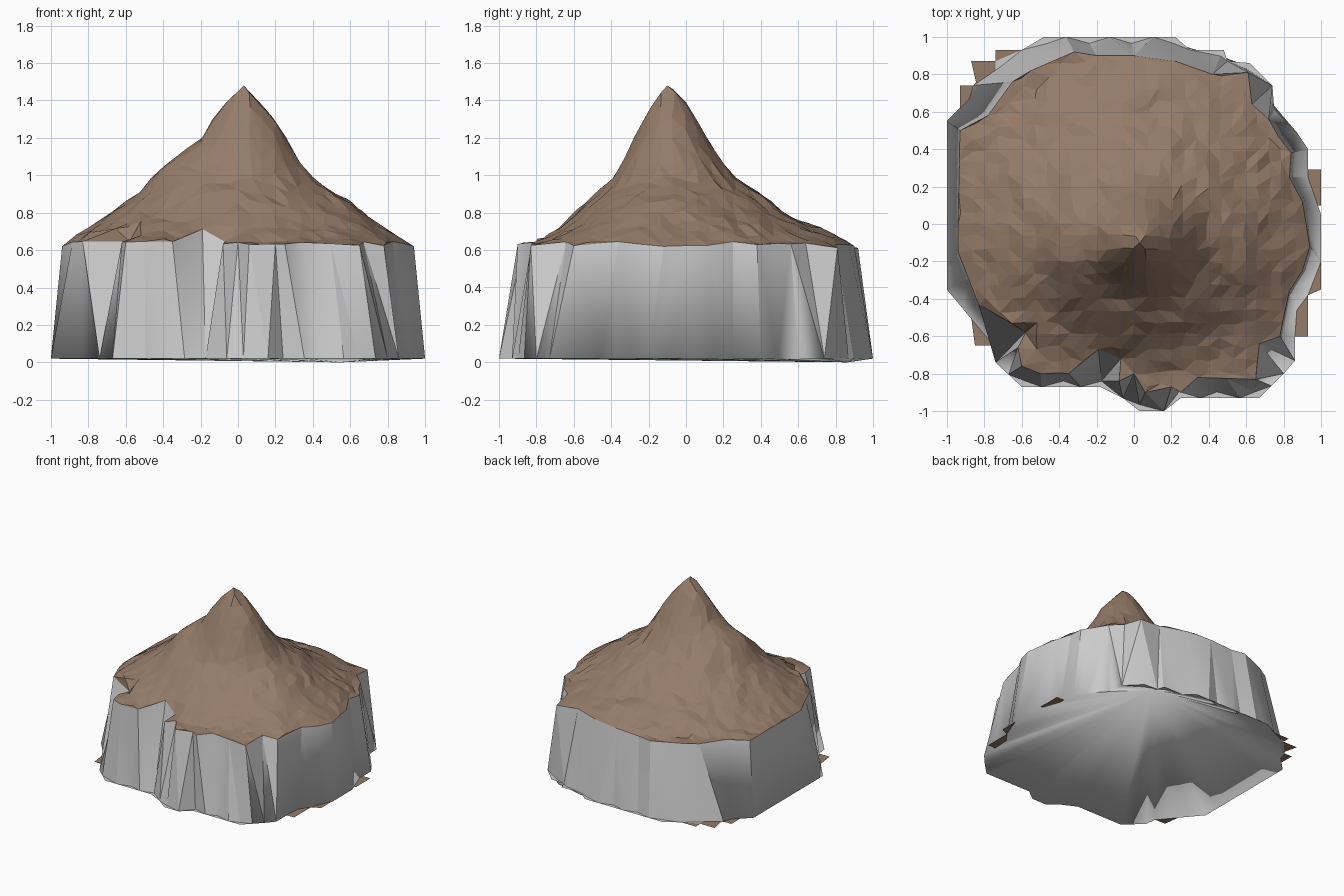
import bpy, bmesh, math, random
from mathutils import Vector, noise
from mathutils.geometry import delaunay_2d_cdt

if "Cube" in bpy.data.objects:
    bpy.data.objects.remove(bpy.data.objects["Cube"])

random.seed(4)
PEAK = Vector((0.03, -0.10))
BASE_Z = 0.02

# Slope profiles from the peak: (distance, height) per compass direction
EAST = [(0, 1.48), (.19, 1.28), (.27, 1.12), (.37, .98), (.62, .82), (.90, .62)]
WEST = [(0, 1.48), (.13, 1.37), (.23, 1.20), (.45, 1.04), (.53, .93), (.71, .80), (.97, .62)]
NORTH = [(0, 1.48), (.07, 1.45), (.15, 1.30), (.25, 1.13), (.35, .99), (.50, .90), (.65, .78), (.90, .68), (1.02, .61)]
SOUTH = [(0, 1.48), (.06, 1.45), (.10, 1.35), (.20, 1.15), (.30, .97), (.50, .80), (.60, .70), (.72, .63)]

# Ragged upper rim of the cliff, and its wider foot
RIM = [(.92, 0), (.90, .12), (.83, .25), (.84, .38), (.77, .47), (.72, .56), (.63, .64), (.61, .81),
       (.42, .80), (.22, .87), (0, .90), (-.20, .90), (-.32, .92), (-.55, .82), (-.65, .76),
       (-.78, .58), (-.93, .50), (-.94, 0), (-.94, -.15), (-.83, -.43), (-.58, -.58), (-.62, -.66),
       (-.60, -.76), (-.50, -.80), (-.35, -.80), (-.19, -.67), (-.07, -.72), (-.08, -.84), (0, -.80),
       (.06, -.90), (.20, -.87), (.25, -.90), (.34, -.82), (.65, -.83), (.67, -.64), (.78, -.60),
       (.83, -.36), (.90, -.25), (.94, -.12)]
FOOT = [(1, .05), (.93, .25), (.93, .40), (.87, .49), (.75, .60), (.74, .74), (.62, .86), (.50, .87),
        (.48, .93), (.30, .93), (.22, 1), (-.48, 1), (-.60, .93), (-.74, .87), (-.86, .74), (-.88, .67),
        (-1, .55), (-1, -.35), (-.75, -.65), (-.74, -.74), (-.60, -.87), (-.18, -.87), (-.06, -.93),
        (.03, -1), (.16, -1), (.25, -.93), (.67, -.93), (.80, -.80), (.86, -.73), (.86, -.60),
        (.87, -.46), (.93, -.38), (1, -.20)]


def sample(profile, d):
    for (d0, z0), (d1, z1) in zip(profile, profile[1:]):
        if d <= d1:
            return z0 + (z1 - z0) * (d - d0) / (d1 - d0)
    return profile[-1][1]


def height(p):
    off = Vector(p) - PEAK
    d = off.length
    if d < 1e-4:
        return 1.48
    wx = (off.x / d) ** 2
    z = (sample(EAST if off.x > 0 else WEST, d) * wx
         + sample(NORTH if off.y > 0 else SOUTH, d) * (1 - wx))
    if off.y < 0 and d < .7:
        # shallow gullies either side of the front ridge
        z -= 0.1 * wx * (1 - wx) * math.sin(math.pi * d / .7)
    return max(0.61, z)


def rim_height(p):
    # the rim stays level except at the notch in the front
    return height(p) if abs(p[0] + .19) < .05 else min(0.645, height(p))


def angle(p):
    return math.atan2(p[1], p[0]) % (2 * math.pi)


def inside(p, poly):
    hit = False
    for a, b in zip(poly, poly[1:] + poly[:1]):
        if (a[1] > p[1]) != (b[1] > p[1]):
            if p[0] < a[0] + (p[1] - a[1]) * (b[0] - a[0]) / (b[1] - a[1]):
                hit = not hit
    return hit


def split_long(poly, step):
    out = []
    for a, b in zip(poly, poly[1:] + poly[:1]):
        a, b = Vector(a), Vector(b)
        n = max(1, round((b - a).length / step))
        out += [tuple(a.lerp(b, i / n)) for i in range(n)]
    return out


def make_object(name, verts, faces, material=None):
    mesh = bpy.data.meshes.new(name)
    mesh.from_pydata(verts, [], faces)
    mesh.update()
    obj = bpy.data.objects.new(name, mesh)
    bpy.context.collection.objects.link(obj)
    if material:
        mesh.materials.append(material)
    return obj


earth = bpy.data.materials.new("earth")
earth.diffuse_color = (0.30, 0.20, 0.14, 1)
earth.use_nodes = True
earth.node_tree.nodes["Principled BSDF"].inputs["Base Color"].default_value = earth.diffuse_color

rim = sorted(split_long(RIM, 0.2), key=angle)
foot = sorted(split_long(FOOT, 0.12), key=angle)

# Mountain surface: grid points triangulated inside the rim
n = len(rim)
points = [Vector(p) for p in rim] + [PEAK.copy()]
step = 0.066
for i in range(-15, 16):
    for j in range(-15, 16):
        p = Vector((i * step, j * step))
        if inside(p, rim) and min((p - q).length for q in points[:n + 1]) > 0.04:
            points.append(p + Vector((random.uniform(-.012, .012), random.uniform(-.012, .012))))
edges = [(i, (i + 1) % n) for i in range(n)]
flat, _, tris, *_ = delaunay_2d_cdt(points, edges, [list(range(n))], 1, 1e-5)
verts = []
for k, p in enumerate(flat):
    z = rim_height(p) if k < n else height(p)
    if k > n:
        rough = min(1, (p - PEAK).length / 0.25)
        z += rough * (0.018 * noise.noise(Vector((p.x * 6, p.y * 6, 3))) + random.uniform(-.010, .010))
    verts.append((p.x, p.y, z))
make_object("mountain", verts, [list(t) for t in tris], earth)

# Cliff: band stitched from foot to rim, with small teeth in the front and back of the foot
m = len(foot)
wall_foot = [Vector(p) * (0.965 if k % 2 and abs(p[1]) > .85 else 1) for k, p in enumerate(foot)]
verts = [(x, y, rim_height((x, y))) for x, y in rim] + [(x, y, BASE_Z) for x, y in wall_foot]
faces = []
i = j = 0
while i < n or j < m:
    next_rim = angle(rim[i + 1]) if i + 1 < n else 7 + i - n
    next_foot = angle(foot[j + 1]) if j + 1 < m else 7 + j - m
    a, b = i % n, n + j % m
    if j >= m or (i < n and next_rim < next_foot):
        faces.append((a, b, (i + 1) % n))
        i += 1
    else:
        faces.append((a, b, n + (j + 1) % m))
        j += 1
walls = len(faces)

# Underside: a fan from one low point at the back, plus ledges filling the teeth
hub = len(verts)
verts.append((0.55, 0.865, 0.0))
faces += [(n + (k + 1) % m, n + k, hub) for k in range(m)]
for k in range(m):
    if wall_foot[k] != Vector(foot[k]):
        corner = len(verts)
        verts.append((*foot[k], BASE_Z))
        faces += [(n + k, n + k - 1, corner), (n + (k + 1) % m, n + k, corner)]
cliff = make_object("cliff", verts, faces)

# Shade smoothly round the foot, creased between the steeper wall facets
bm = bmesh.new()
bm.from_mesh(cliff.data)
for face in bm.faces:
    face.smooth = True
for edge in bm.edges:
    if len(edge.link_faces) == 2 and all(f.index < walls for f in edge.link_faces):
        edge.smooth = edge.calc_face_angle() < math.radians(22)
bm.to_mesh(cliff.data)
bm.free()

# Thin earth scraps poking out at the foot of the cliff
SCRAPS = [[(.93, .10), (1, .10), (1, .29), (.93, .29)],
          [(-.74, .80), (-.74, .87), (-.87, .87), (-.84, .74)],
          [(-.74, .87), (-.60, .93), (-.74, .93)],
          [(-.86, .62), (-.86, .74), (-.93, .74), (-.93, .62)],
          [(-.74, -.65), (-.85, -.65), (-.87, -.50)],
          [(.86, -.60), (.93, -.60), (.93, -.38), (.87, -.46)],
          [(.93, -.38), (1, -.35), (1, -.20)]]
verts, faces = [], []
for scrap in SCRAPS:
    faces.append(list(range(len(verts), len(verts) + len(scrap))))
    verts += [(x, y, BASE_Z + 0.003) for x, y in scrap]
make_object("foot_scraps", verts, faces, earth)
